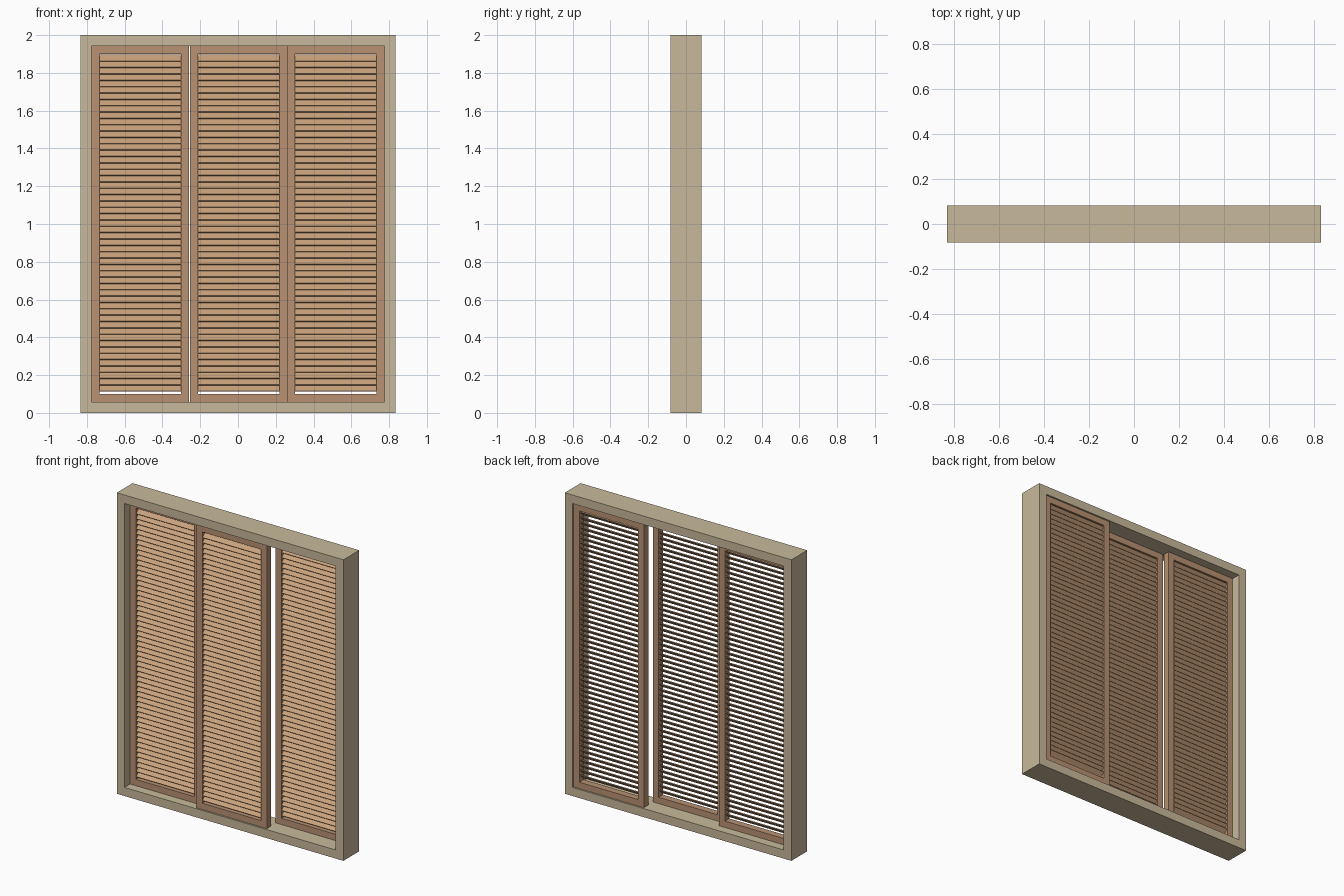
import bpy, bmesh, math
from mathutils import Matrix, Vector

if "Cube" in bpy.data.objects:
    bpy.data.objects.remove(bpy.data.objects["Cube"])


def material(name, rgb):
    def lin(c):
        c /= 255
        return c / 12.92 if c <= 0.04045 else ((c + 0.055) / 1.055) ** 2.4
    m = bpy.data.materials.new(name)
    m.diffuse_color = (*[lin(c) for c in rgb], 1)
    m.use_nodes = True
    m.node_tree.nodes["Principled BSDF"].inputs["Base Color"].default_value = m.diffuse_color
    return m


FRAME = material("pale_frame_wood", (200, 185, 155))
PANEL = material("brown_panel_wood", (184, 146, 115))
SLAT = material("tan_slat_wood", (202, 162, 124))


def make_object(name, bm, mat):
    mesh = bpy.data.meshes.new(name)
    bm.to_mesh(mesh)
    bm.free()
    mesh.materials.append(mat)
    ob = bpy.data.objects.new(name, mesh)
    bpy.context.collection.objects.link(ob)
    return ob


def rect_frame(name, x0, x1, z0, z1, border, y0, y1, mat):
    """Rectangular ring extruded in depth."""
    bm = bmesh.new()

    def loop(i, y):
        return [bm.verts.new((x, y, z)) for x, z in (
            (x0 + i, z0 + i), (x1 - i, z0 + i), (x1 - i, z1 - i), (x0 + i, z1 - i))]
    loops = [loop(0, y0), loop(border, y0), loop(border, y1), loop(0, y1)]
    for a, b in zip(loops, loops[1:] + loops[:1]):
        for k in range(4):
            n = (k + 1) % 4
            bm.faces.new((a[k], a[n], b[n], b[k]))
    bmesh.ops.recalc_face_normals(bm, faces=bm.faces)
    return make_object(name, bm, mat)


# Outer window frame
rect_frame("outer_frame", -0.833, 0.833, 0, 2, 0.057, -0.083, 0.083, FRAME)

# Sliding louvre panels on three staggered tracks
WIDTH, STILE, DEPTH = 0.516, 0.042, 0.046
SLATS, TILT = 53, math.radians(42)
FIRST_Z, LAST_Z = 0.131, 1.878

for side, x0, y in (("left", -0.776, 0.0), ("middle", -0.254, -0.049), ("right", 0.259, 0.049)):
    rect_frame(side + "_panel_frame", x0, x0 + WIDTH, 0.057, 1.943, STILE,
               y - DEPTH / 2, y + DEPTH / 2, PANEL)

    # Tilted slats, low at the front and high at the back
    bm = bmesh.new()
    for i in range(SLATS):
        z = FIRST_Z + (LAST_Z - FIRST_Z) * i / (SLATS - 1)
        mat = (Matrix.Translation(Vector((x0 + WIDTH / 2, y, z)))
               @ Matrix.Rotation(TILT, 4, 'X')
               @ Matrix.Diagonal((WIDTH - 2 * STILE + 0.004, 0.05, 0.006, 1)))
        bmesh.ops.create_cube(bm, size=1, matrix=mat)
    make_object(side + "_slats", bm, SLAT)
